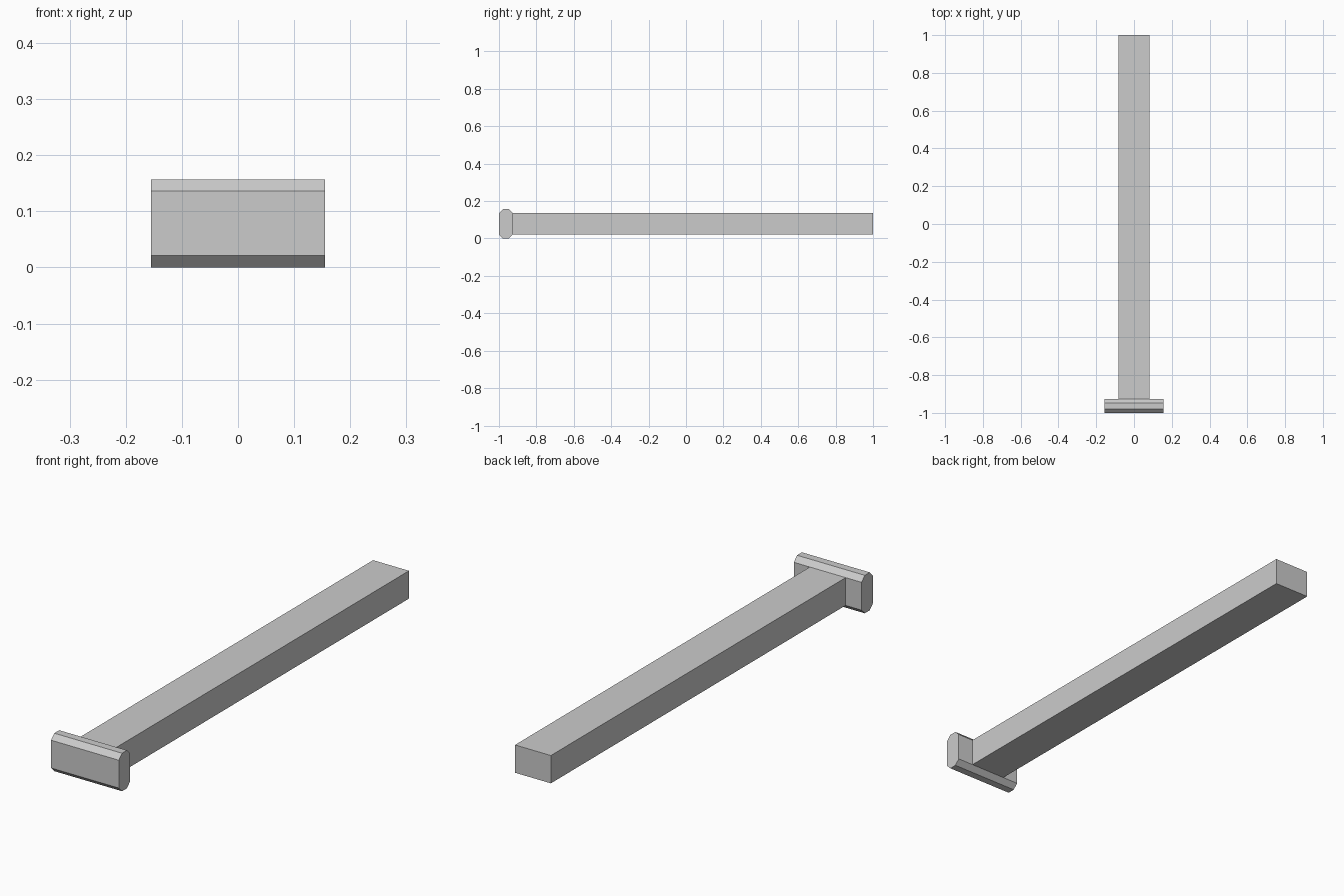
import bpy, bmesh

if "Cube" in bpy.data.objects:
    bpy.data.objects.remove(bpy.data.objects["Cube"])


def make_box(name, x, y, z):
    """Box spanning the given (min, max) ranges."""
    bm = bmesh.new()
    bmesh.ops.create_cube(bm, size=1)
    for v in bm.verts:
        v.co = [r[0] if c < 0 else r[1] for c, r in zip(v.co, (x, y, z))]
    mesh = bpy.data.meshes.new(name)
    return bm, mesh


def finish(name, bm, mesh):
    bm.to_mesh(mesh)
    bm.free()
    obj = bpy.data.objects.new(name, mesh)
    bpy.context.collection.objects.link(obj)
    return obj


# Long rectangular shaft
bm, mesh = make_box("shaft", (-0.082, 0.082), (-0.926, 1.0), (0.021, 0.136))
finish("shaft", bm, mesh)

# Cross head with its four long edges chamfered
bm, mesh = make_box("cross_head", (-0.155, 0.155), (-1.0, -0.926), (0.0, 0.157))
long_edges = [e for e in bm.edges
              if abs(e.verts[0].co.x - e.verts[1].co.x) > 0.1]
bmesh.ops.bevel(bm, geom=long_edges, offset=0.021, segments=1, affect='EDGES')
finish("cross_head", bm, mesh)
